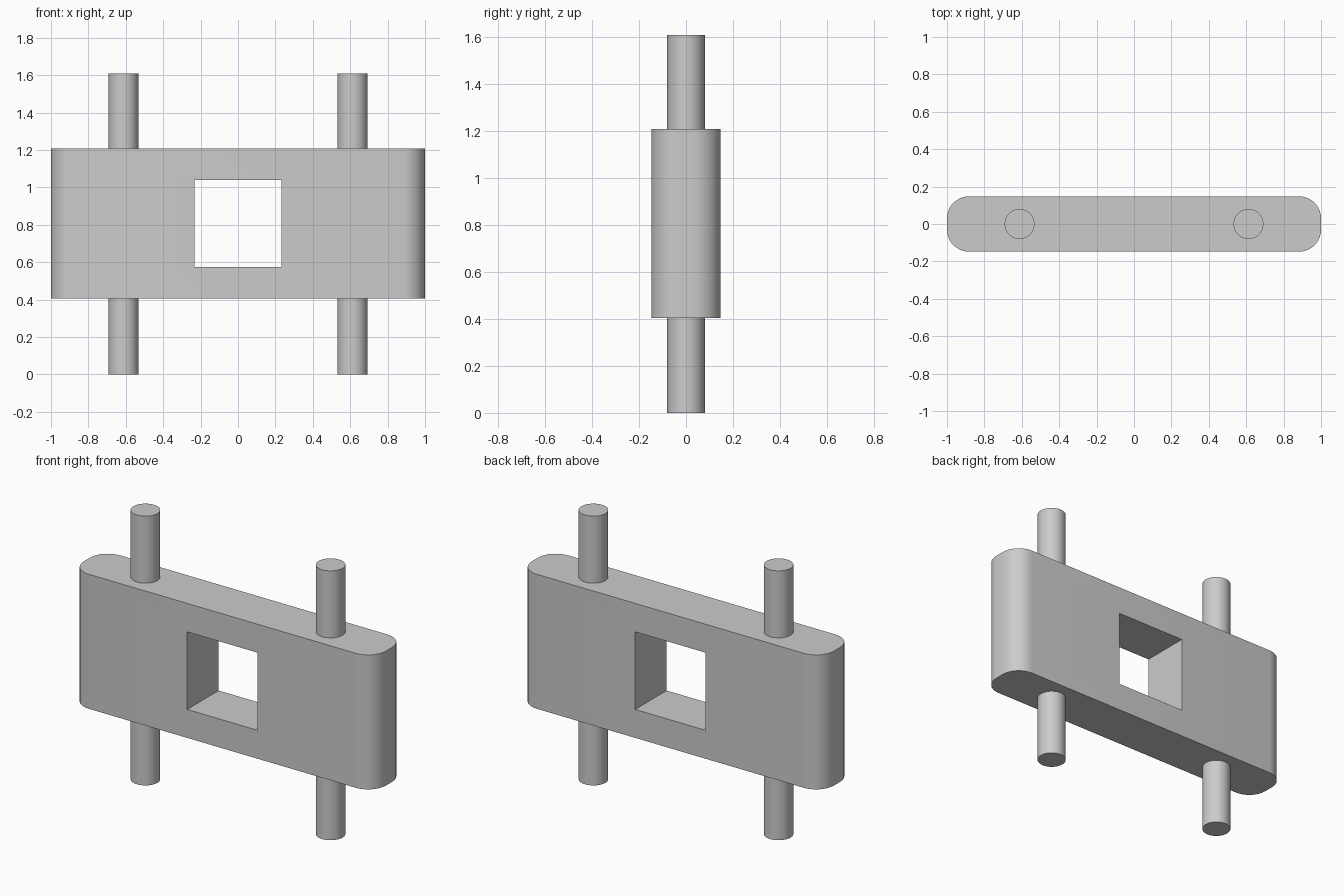
import bpy
import bmesh
from math import radians

if "Cube" in bpy.data.objects:
    bpy.data.objects.remove(bpy.data.objects["Cube"], do_unlink=True)

grey = bpy.data.materials.new("plain grey")
grey.use_nodes = True
colour = (0.6, 0.6, 0.6, 1)
grey.diffuse_color = colour
grey.node_tree.nodes["Principled BSDF"].inputs["Base Color"].default_value = colour

HEIGHT = 1.61
BODY_MID = HEIGHT / 2


def box(name, size, location):
    bpy.ops.mesh.primitive_cube_add(size=1, location=location)
    ob = bpy.context.object
    ob.name = name
    ob.scale = size
    bpy.ops.object.transform_apply(location=False, rotation=False, scale=True)
    ob.data.materials.append(grey)
    return ob


def smooth(ob):
    bpy.ops.object.select_all(action="DESELECT")
    ob.select_set(True)
    bpy.context.view_layer.objects.active = ob
    bpy.ops.object.shade_smooth_by_angle(angle=radians(30))


# Block with rounded upright corners
body = box("body_block", (2, 0.296, 0.804), (0, 0, BODY_MID + 0.002))
bm = bmesh.new()
bm.from_mesh(body.data)
upright = [e for e in bm.edges if abs(e.verts[0].co.z - e.verts[1].co.z) > 0.1]
bmesh.ops.bevel(bm, geom=upright, offset=0.118, segments=10, profile=0.5,
                affect="EDGES")
bm.to_mesh(body.data)
bm.free()

# Square window through the block
cutter = box("window_cutter", (0.464, 1, 0.464), (0, 0, BODY_MID + 0.002))
cut = body.modifiers.new("window", "BOOLEAN")
cut.object = cutter
cut.solver = "EXACT"
bpy.context.view_layer.objects.active = body
bpy.ops.object.modifier_apply(modifier=cut.name)
bpy.data.objects.remove(cutter, do_unlink=True)
smooth(body)

# Two round pins running through the block
for side, x in (("left", 0.612), ("right", -0.612)):
    bpy.ops.mesh.primitive_cylinder_add(vertices=48, radius=0.08, depth=HEIGHT,
                                        location=(x, 0, HEIGHT / 2))
    pin = bpy.context.object
    pin.name = side + "_pin"
    pin.data.materials.append(grey)
    smooth(pin)
